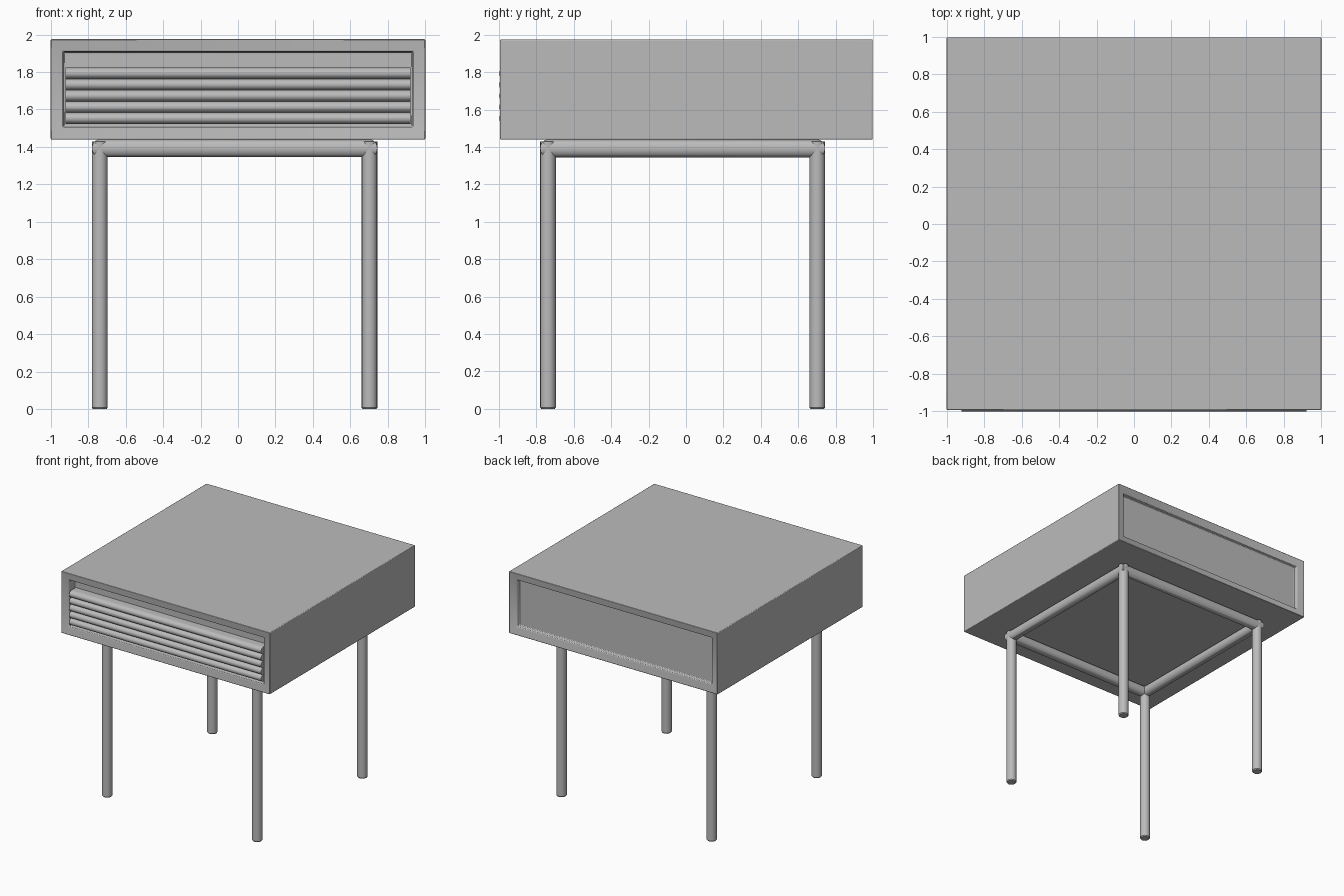
import bpy, bmesh, math

default = bpy.data.objects.get("Cube")
if default:
    bpy.data.objects.remove(default, do_unlink=True)

GREY = (0.5, 0.5, 0.5, 1.0)
grey = bpy.data.materials.new("plain_grey")
grey.use_nodes = True
grey.diffuse_color = GREY
grey.node_tree.nodes["Principled BSDF"].inputs["Base Color"].default_value = GREY

BOTTOM, TOP = 1.44, 1.975     # case height range
HALF = 1.0                    # case half width
LEG_R = 0.042
LEG_SPAN = 0.72               # leg distance from the base centre
BASE_OFFSET = -0.018          # the base sits slightly off centre


def finish(name, bm, bevel=0.0, angle=35):
    """Turn a bmesh into a named, shaded object."""
    bmesh.ops.recalc_face_normals(bm, faces=bm.faces)
    mesh = bpy.data.meshes.new(name)
    bm.to_mesh(mesh)
    bm.free()
    mesh.materials.append(grey)
    obj = bpy.data.objects.new(name, mesh)
    bpy.context.collection.objects.link(obj)
    if bevel:
        mod = obj.modifiers.new("soft_edges", 'BEVEL')
        mod.width = bevel
        mod.segments = 2
        mod.limit_method = 'ANGLE'
        mod.angle_limit = math.radians(50)
    bpy.ops.object.select_all(action='DESELECT')
    obj.select_set(True)
    bpy.context.view_layer.objects.active = obj
    bpy.ops.object.shade_smooth_by_angle(angle=math.radians(angle))
    return obj


def loft(bm, rings, closed=False):
    """Bridge equal rings of points; cap both ends unless closed."""
    loops = [[bm.verts.new(p) for p in ring] for ring in rings]
    pairs = list(zip(loops, loops[1:]))
    if closed:
        pairs.append((loops[-1], loops[0]))
    for a, b in pairs:
        for i in range(len(a)):
            j = (i + 1) % len(a)
            bm.faces.new((a[i], a[j], b[j], b[i]))
    if not closed:
        bm.faces.new(loops[0])
        bm.faces.new(loops[-1])


# Case: rectangles lofted from the back panel, over the outside, to the front panel
def case_ring(inset, y):
    x, lo, hi = HALF - inset, BOTTOM + inset, TOP - inset
    return [(-x, y, lo), (x, y, lo), (x, y, hi), (-x, y, hi)]


steps = [(0.07, 0.95), (0.065, 0.98), (0, 0.998),
         (0, -0.995), (0.065, -0.98), (0.07, -0.91)]
bm = bmesh.new()
loft(bm, [case_ring(*s) for s in steps])
finish("case", bm, bevel=0.005)

# Drawer front: five rounded slats below an open finger recess
SLATS, LOW, HIGH = 5, 1.523, 1.823
pitch = (HIGH - LOW) / SLATS
profile = [(-0.9, HIGH), (-0.9, LOW)]
for s in range(SLATS):
    for k in range(9):
        if s and k == 0:
            continue
        a = math.pi * k / 8
        profile.append((-0.965 - 0.035 * math.sin(a),
                        LOW + pitch * (s + 0.5 - 0.5 * math.cos(a))))
bm = bmesh.new()
loft(bm, [[(x, y, z) for y, z in profile] for x in (-0.92, 0.92)])
finish("slatted_drawer_front", bm, angle=50)

# Base rails: a round tube mitred around a square
RAIL_R, RAIL_Z = 0.048, 1.393
bm = bmesh.new()
rings = []
for sx, sy in ((-1, -1), (1, -1), (1, 1), (-1, 1)):
    ring = []
    for k in range(16):
        a = math.tau * k / 16
        d = LEG_SPAN + LEG_R * math.cos(a)
        ring.append((sx * d + BASE_OFFSET, sy * d + BASE_OFFSET,
                     RAIL_Z + RAIL_R * math.sin(a)))
    rings.append(ring)
loft(bm, rings, closed=True)
finish("base_rails", bm)

# Legs: round posts with a slightly softened foot
for depth, sy in (("front", -1), ("back", 1)):
    for side, sx in (("right", -1), ("left", 1)):
        cx, cy = sx * LEG_SPAN + BASE_OFFSET, sy * LEG_SPAN + BASE_OFFSET
        bm = bmesh.new()
        loft(bm, [[(cx + r * math.cos(math.tau * k / 16),
                    cy + r * math.sin(math.tau * k / 16), z) for k in range(16)]
                  for r, z in ((LEG_R - 0.006, 0), (LEG_R, 0.008), (LEG_R, 1.43))])
        finish(depth + "_" + side + "_leg", bm)
